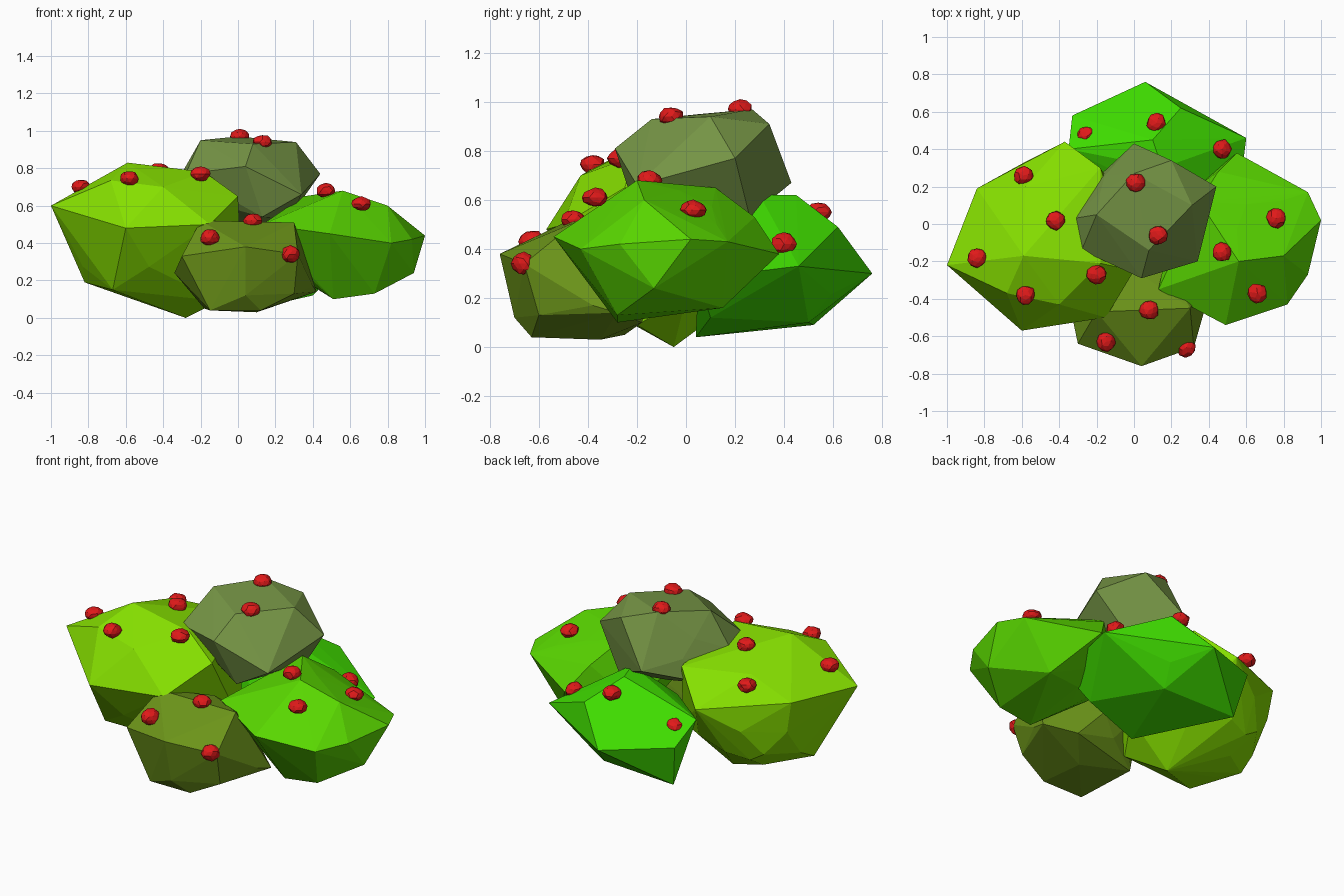
import bpy, bmesh, random
from mathutils import Matrix, Vector

random.seed(4)


def material(name, rgb):
    m = bpy.data.materials.new(name)
    m.diffuse_color = (*rgb, 1)
    return m


def finish(name, bm, mat):
    bmesh.ops.recalc_face_normals(bm, faces=bm.faces)
    me = bpy.data.meshes.new(name)
    bm.to_mesh(me)
    bm.free()
    me.materials.append(mat)
    ob = bpy.data.objects.new(name, me)
    bpy.context.collection.objects.link(ob)


# Faceted leaf clump: stretched icosphere core wrapped together with its corner tips
def clump(name, rgb, center, radii, turn, tips):
    bm = bmesh.new()
    m = (Matrix.Translation(center) @ Matrix.Diagonal((*radii, 1))
         @ Matrix.Rotation(turn, 4, 'Z'))
    bmesh.ops.create_icosphere(bm, subdivisions=2, radius=0.84, matrix=m)
    pts = [v.co.copy() for v in bm.verts]
    bm.clear()
    for p in pts + [Vector(t) for t in tips]:
        bm.verts.new(p)
    bmesh.ops.convex_hull(bm, input=bm.verts[:])
    bmesh.ops.delete(bm, geom=[v for v in bm.verts if not v.link_faces], context='VERTS')
    finish(name, bm, material(name + "_green", rgb))


clump("left_clump", (0.24, 0.75, 0.0), (-.47, -.06, .42), (.5, .48, .39), 0.3, [
    (-1, -.22, .6), (-.6, -.57, .48), (-.84, .19, .61), (-.37, .44, .54),
    (-.68, -.37, .735), (-.59, -.17, .83), (-.58, .2, .72), (-.18, .3, .7),
    (-.18, -.21, .78), (0, -.25, .65), (-.15, -.5, .5), (-.82, -.06, .19),
    (-.67, -.32, .15), (-.28, -.05, 0), (-.6, .24, .22), (-.4, -.43, .7),
    (-.1, -.2, .09), (.02, 0, .2)])

clump("right_clump", (0.1, 0.68, 0.0), (.56, -.08, .38), (.43, .43, .27), 0.1, [
    (1, .02, .44), (.93, .17, .43), (.93, -.27, .42), (.82, -.43, .4),
    (.49, -.54, .45), (.55, .38, .38), (.94, -.13, .24), (.73, .15, .16),
    (.51, -.28, .1), (.56, -.2, .68), (.35, .12, .65), (.8, -.17, .6),
    (.13, -.35, .5), (.45, .28, .53), (.55, -.03, .64), (.73, -.28, .13)])

clump("back_clump", (0.05, 0.72, 0.0), (.1, .36, .32), (.42, .34, .28), 0.5, [
    (.06, .76, .3), (-.33, .58, .35), (-.35, .4, .46), (.6, .46, .33),
    (.25, .62, .49), (.1, .45, .62), (.15, .3, .62), (-.28, .52, .09),
    (.2, .5, .1), (.4, .1, .12), (.05, .04, .04), (.55, .05, .28)])

clump("top_clump", (0.18, 0.3, 0.06), (.06, .07, .72), (.35, .33, .26), 0.2, [
    (0, .27, .97), (-.2, .05, .95), (.31, .1, .94), (.2, .34, .91),
    (.44, .2, .77), (.34, -.2, .66), (.04, -.29, .81), (-.28, -.14, .77),
    (-.32, .03, .74), (0, .43, .67), (.27, .26, .53), (.08, -.14, .93),
    (-.28, .17, .57), (.13, -.2, .54)])

clump("front_clump", (0.15, 0.3, 0.01), (.03, -.4, .27), (.36, .33, .27), 0.4, [
    (.04, -.76, .38), (-.3, -.64, .33), (.32, -.66, .34), (.04, -.7, .12),
    (-.2, -.47, .52), (.3, -.45, .51), (-.34, -.45, .24), (-.15, -.63, .04),
    (.12, -.63, .04), (.1, -.35, .03), (.4, -.38, .17), (-.18, -.25, .05),
    (.25, -.18, .1), (.3, -.6, .13), (.42, -.28, .14)])

# Berries scattered over the clumps, each slightly lumpy
red = material("berry_red", (0.75, 0.01, 0.01))
berries = [
    (-.84, -.18, .70), (-.58, -.38, .745), (-.42, .02, .79), (-.2, -.27, .77),
    (-.59, .26, .68), (.01, .22, .97), (.13, -.06, .94), (.47, -.15, .68),
    (.66, -.37, .61), (.76, .03, .56), (.12, .54, .55), (.47, .4, .42),
    (-.25, .47, .42), (.08, -.46, .52), (-.15, -.63, .43), (.28, -.66, .34)]
for i, p in enumerate(berries):
    bm = bmesh.new()
    bmesh.ops.create_icosphere(bm, subdivisions=2, radius=0.053)
    for v in bm.verts:
        v.co *= random.uniform(.9, 1.06)
    squash = Matrix.Diagonal((1, 1, 0.75 if p[2] > .45 else 0.9, 1))
    bm.transform(Matrix.Translation(p) @ squash @ Matrix.Rotation(i, 4, 'Z'))
    finish(f"berry_{i + 1}", bm, red)
